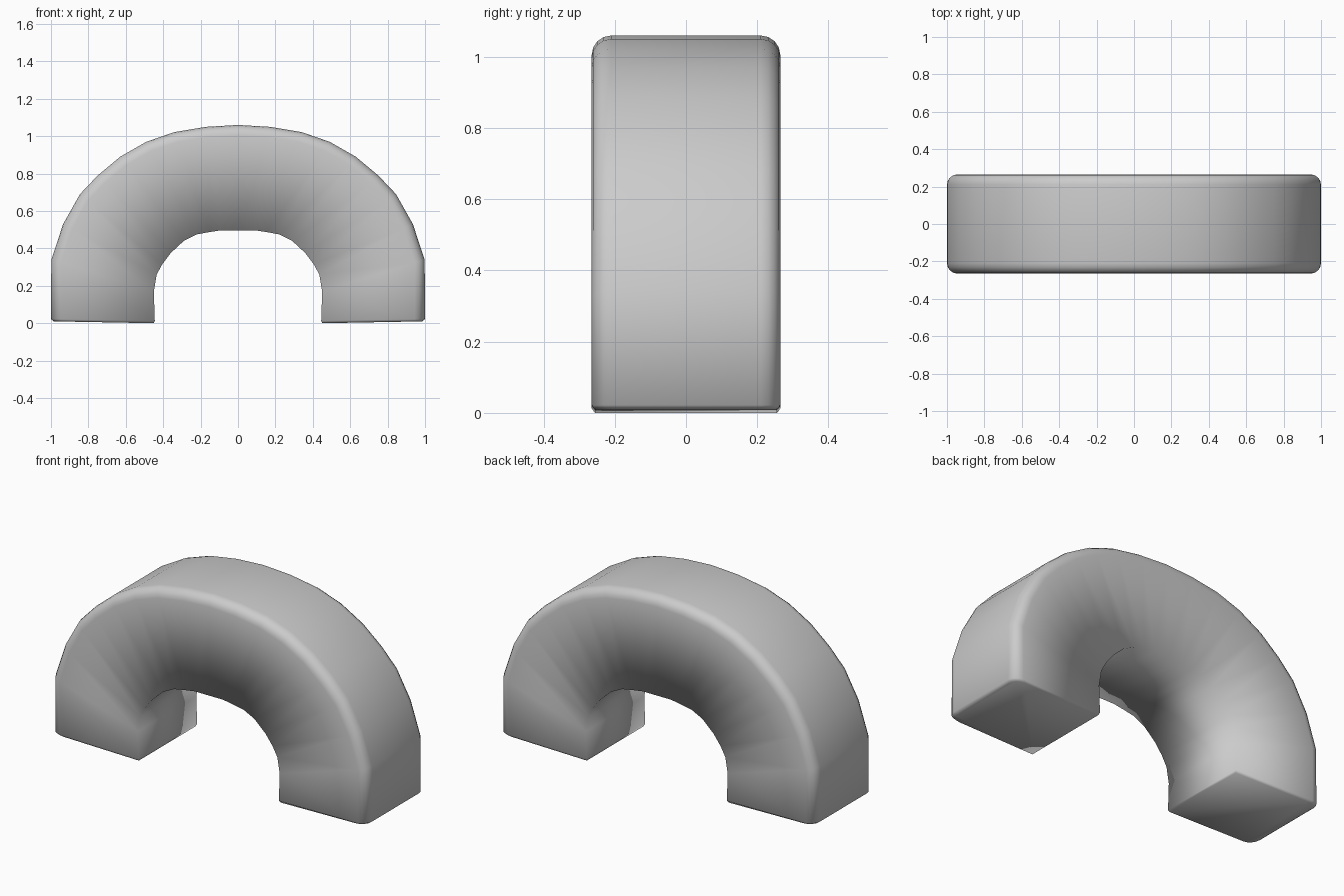
import bpy, bmesh
from mathutils import Vector
from math import sin, cos, pi

if "Cube" in bpy.data.objects:
    bpy.data.objects.remove(bpy.data.objects["Cube"])

# Right half stations: (inner x, inner z, outer x, outer z, half depth)
half = [
    (.45, 0, .985, .01, .256),
    (.445, .013, 1.0, .022, .265),
    (.45, .17, .998, .34, .265),
    (.435, .26, .935, .53, .265),
    (.405, .315, .845, .69, .265),
    (.36, .375, .75, .79, .265),
    (.29, .44, .63, .89, .265),
    (.22, .475, .49, .97, .265),
    (.155, .487, .34, 1.022, .265),
    (.09, .497, .17, 1.05, .265),
    (0, .497, 0, 1.06, .265),
]
stations = half + [(-a, b, -c, d, w) for a, b, c, d, w in reversed(half[:-1])]

R, STEPS = .055, 4


def section(ix, iz, ox, oz, w):
    """Cross-section: square inner edge, rounded outer edge."""
    inner, outer = Vector((ix, 0, iz)), Vector((ox, 0, oz))
    n = (outer - inner).normalized()
    side = []
    for k in range(STEPS + 1):
        a = k / STEPS * pi / 2
        p = outer - n * R * (1 - sin(a))
        side.append((p, w - R * (1 - cos(a))))
    pts = [(inner, w)] + side
    right = [Vector((p.x, y, p.z)) for p, y in pts]
    left = [Vector((p.x, -y, p.z)) for p, y in reversed(pts)]
    return right + left


# Arch body: bridge the sections and cap both feet
bm = bmesh.new()
rings = [[bm.verts.new(p) for p in section(*s)] for s in stations]
for a, b in zip(rings, rings[1:]):
    for i in range(len(a)):
        j = (i + 1) % len(a)
        bm.faces.new((a[i], a[j], b[j], b[i]))
bm.faces.new(rings[0])
bm.faces.new(rings[-1])
bmesh.ops.recalc_face_normals(bm, faces=bm.faces)
for f in bm.faces:
    f.smooth = True
mesh = bpy.data.meshes.new("arch")
bm.to_mesh(mesh)
bm.free()
bpy.context.collection.objects.link(bpy.data.objects.new("arch", mesh))
